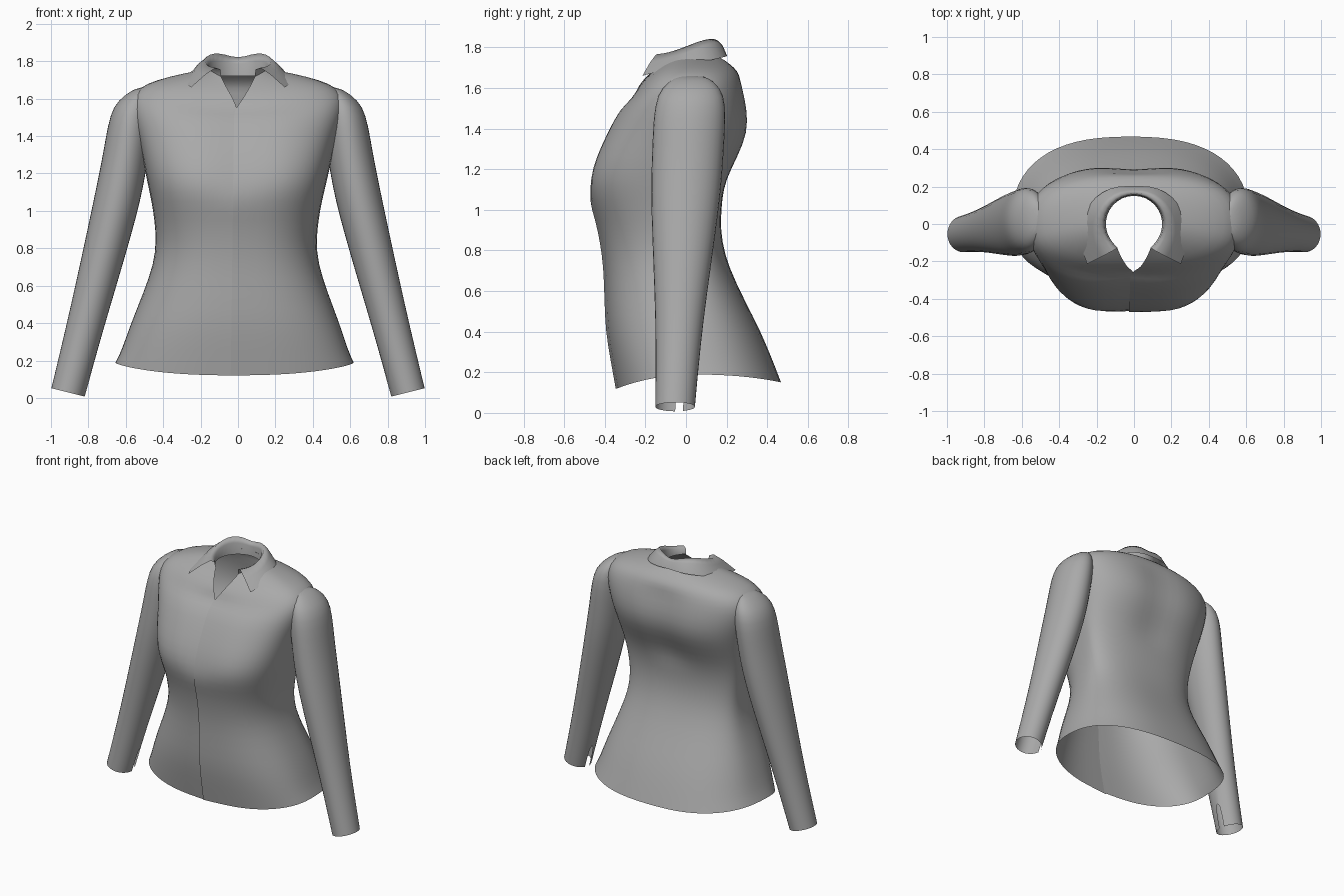
import bpy, bmesh, math
from mathutils import Vector

cube = bpy.data.objects.get("Cube")
if cube:
    bpy.data.objects.remove(cube)

cloth = bpy.data.materials.new("grey cloth")
cloth.use_nodes = True
grey = (0.4, 0.4, 0.4, 1)
cloth.diffuse_color = grey
cloth.node_tree.nodes["Principled BSDF"].inputs["Base Color"].default_value = grey


def refine(keys):
    """Add one smoothly curved row halfway between each pair of key rows."""
    keys = [Vector(key) for key in keys]
    padded = [keys[0]] + keys + [keys[-1]]
    rows = []
    for before, start, end, after in zip(padded, padded[1:], padded[2:], padded[3:]):
        rows += [start, (start + end) * 0.5 + (start + end - before - after) / 16]
    return rows + [keys[-1]]


def loft(name, rows, closed=False, skip=None, cap=False):
    """Skin a list of equally long point rows into one smooth sheet."""
    bm = bmesh.new()
    grid = [[bm.verts.new(point) for point in row] for row in rows]
    count = len(grid[0])
    for r, (lower, upper) in enumerate(zip(grid, grid[1:])):
        for i in range(count if closed else count - 1):
            if skip and skip(r, i):
                continue
            j = (i + 1) % count
            bm.faces.new((lower[i], lower[j], upper[j], upper[i]))
    if cap:
        bm.faces.new(grid[0])
    bmesh.ops.recalc_face_normals(bm, faces=bm.faces)
    mesh = bpy.data.meshes.new(name)
    bm.to_mesh(mesh)
    bm.free()
    obj = bpy.data.objects.new(name, mesh)
    bpy.context.collection.objects.link(obj)
    mesh.materials.append(cloth)
    mesh.shade_smooth()
    smooth = obj.modifiers.new("smooth", "SUBSURF")
    smooth.levels = smooth.render_levels = 1
    smooth.boundary_smooth = "PRESERVE_CORNERS"
    return obj


def signed_power(value, exponent):
    return math.copysign(abs(value) ** exponent, value)


def body_ring(height, half_width, front, back, segments=32):
    """One ring round the body, starting and ending at the front opening."""
    chest = math.exp(-((height - 1.2) / 0.3) ** 2)
    upper = height > 1.55
    neck = height > 1.72
    hem = height < 0.2
    front_power = 1 if neck else 2 / (2.4 + 0.5 * chest)
    back_power = 1 if neck else 0.8
    # the neckline opens into a V towards the top
    opening = 0.7 * max(0, front + 0.28) if upper else 0
    gap = math.asin((opening / half_width) ** (1 / front_power))
    # the waist hangs slightly to the right
    shift = 0.02 * max(0, 1 - height / 1.6)
    ring = []
    for i in range(segments + 1):
        angle = gap + 2 * (math.pi - gap) * i / segments
        side, facing = math.sin(angle), math.cos(angle)
        power, reach = (front_power, front) if facing > 0 else (back_power, back)
        x = half_width * signed_power(side, power) - shift
        y = reach * abs(facing) ** power
        z = height
        if upper and facing > 0:
            z -= 0.06 * facing ** 2
        # the hem dips at the front and rises at the sides
        if hem:
            z += 0.04 * side ** 2 - 0.03 * max(0, facing)
        # hollows between the bust and between the shoulder blades
        if 1.1 < height < 1.65:
            y += signed_power(facing, 0.2) * 0.03 * math.exp(-(x / 0.12) ** 2)
        # one front edge laps over the other
        if i == 0 and not opening:
            x -= 0.02
            y -= 0.006
        ring.append((x, y, z))
    return ring


# Body key rows: height, half width, front, back
body_keys = [
    (0.15, 0.64, -0.34, 0.47),
    (0.4, 0.56, -0.39, 0.37),
    (0.72, 0.44, -0.4, 0.21),
    (0.95, 0.44, -0.44, 0.17),
    (1.15, 0.48, -0.49, 0.21),
    (1.38, 0.53, -0.4, 0.32),
    (1.6, 0.58, -0.28, 0.29),
    (1.7, 0.44, -0.21, 0.24),
    (1.76, 0.16, -0.15, 0.15),
]
loft("shirt_body", [body_ring(*row) for row in refine(body_keys)])


def sleeve_ring(mirror, x, height, width, depth, segments=16):
    """One tilted ring of a sleeve that drifts forward towards the wrist."""
    tilt = min(0.25, 1.3 * (1.5 - height))
    centre = 0.03 - 0.05 * (1.7 - height)
    ring = []
    for i in range(segments):
        angle = math.tau * i / segments
        out = width * math.cos(angle)
        y = centre + depth * math.sin(angle)
        ring.append((mirror * (x + out), y, height + tilt * out))
    return ring


# Sleeve key rows: distance out, height, half width, half depth
sleeve_keys = [
    (0.52, 1.66, 0.03, 0.06),
    (0.56, 1.57, 0.11, 0.17),
    (0.6, 1.3, 0.12, 0.18),
    (0.66, 1, 0.12, 0.17),
    (0.8, 0.45, 0.1, 0.12),
    (0.91, 0.03, 0.09, 0.1),
]
sleeve_rows = refine(sleeve_keys)
last_row = len(sleeve_rows) - 2

# Sleeves, each with a cuff vent on the inner side
for label, mirror in (("left", 1), ("right", -1)):
    rings = [sleeve_ring(mirror, *row) for row in sleeve_rows]
    loft(label + "_sleeve", rings, closed=True, cap=True,
         skip=lambda r, i: r == last_row and i == 7)


def collar_station(t):
    """Stand base, fold and leaf edge; t runs from one front tip to the other."""
    angle = math.radians(145) * t
    reach = 0.2 + 0.13 * abs(t)

    def around(turn, radius, height):
        return (radius * math.sin(turn), radius * math.cos(turn), height)

    return [
        around(angle, 0.155, 1.72),
        around(angle, 0.165, 1.85 + 0.05 * math.sin(2 * abs(angle))),
        around(angle * 0.9, reach, 1.76 - 0.1 * t * t),
    ]


# Turned-down collar with pointed front tips
loft("collar", [collar_station(step / 6) for step in range(-6, 7)])
